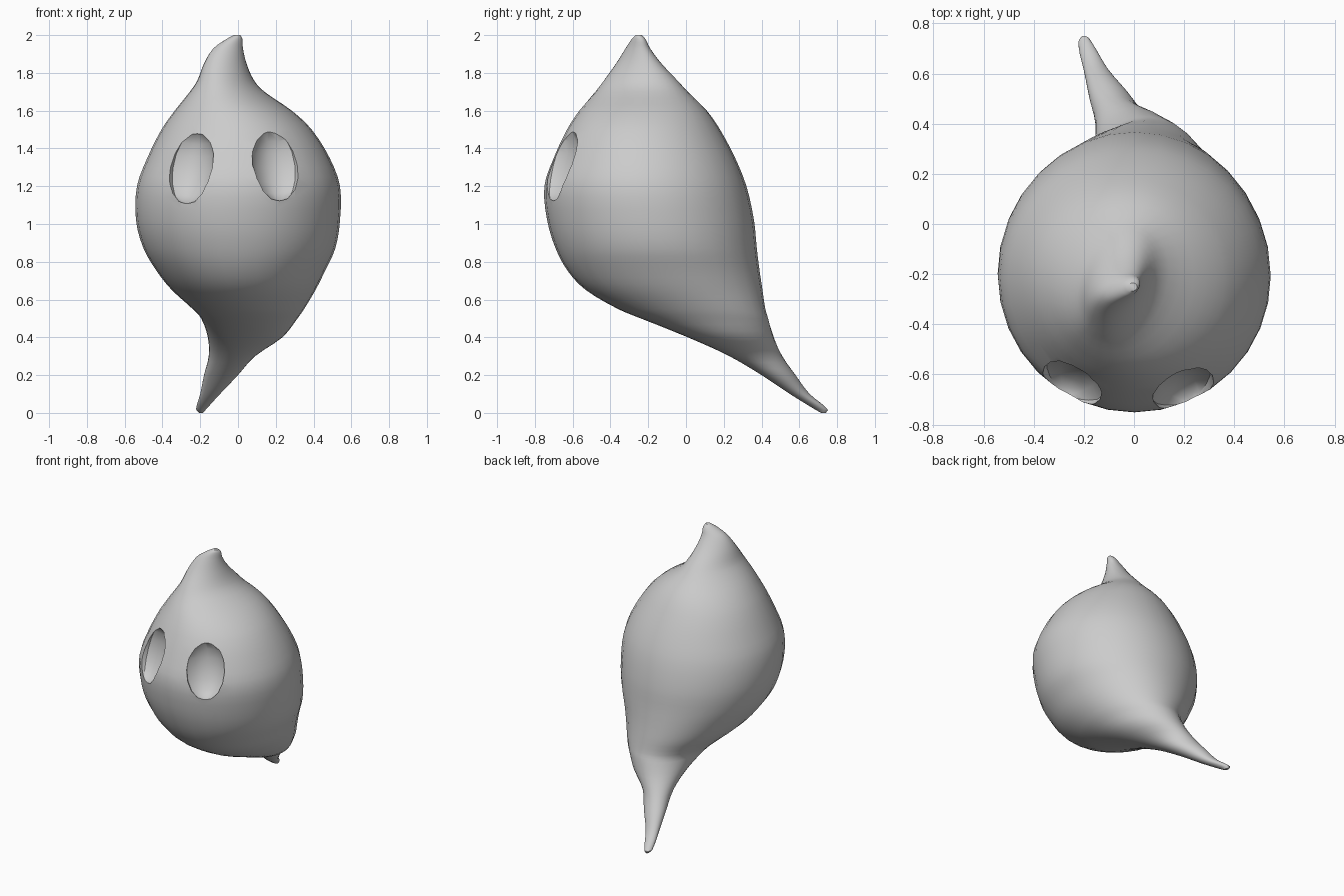
import bpy, bmesh, math
from mathutils import Vector, Matrix

if "Cube" in bpy.data.objects:
    bpy.data.objects.remove(bpy.data.objects["Cube"])

# Horizontal slices: z, x min, x max, y min, y max, skew
SLICES = [
    (0.00, -.205, -.185, .715, .74, 0), (0.02, -.222, -.168, .68, .75, -.1),
    (0.10, -.20, -.095, .55, .655, -.3), (0.20, -.18, 0, .40, .58, -.35),
    (0.30, -.155, .09, .23, .51, -.35), (0.40, -.16, .235, .01, .465, -.2),
    (0.50, -.195, .315, -.24, .435, -.05), (0.55, -.24, .35, -.36, .42, 0),
    (0.65, -.35, .41, -.53, .405, 0), (0.75, -.43, .46, -.625, .39, 0),
    (0.87, -.50, .515, -.69, .375, 0), (1.02, -.54, .54, -.735, .36, 0),
    (1.20, -.535, .54, -.75, .32, 0), (1.35, -.48, .485, -.70, .26, 0),
    (1.50, -.405, .39, -.63, .18, 0), (1.60, -.335, .285, -.565, .11, .05),
    (1.70, -.255, .14, -.48, .01, .2), (1.76, -.215, .085, -.435, -.045, .3),
    (1.85, -.18, .045, -.37, -.13, .35), (1.93, -.13, .026, -.32, -.19, .35),
    (1.98, -.06, .023, -.287, -.215, .3), (2.00, -.022, .012, -.267, -.235, 0),
]
SIDES, STEPS = 32, 3


def smooth_rows(rows, steps):
    """Catmull-Rom interpolation between slices, with z-aware tangents."""
    def tangent(i, k):
        a, b = rows[max(i - 1, 0)], rows[min(i + 1, len(rows) - 1)]
        return (b[k] - a[k]) / (b[0] - a[0])
    out = []
    for i in range(len(rows) - 1):
        a, b = rows[i], rows[i + 1]
        h = b[0] - a[0]
        for s in range(steps):
            t = s / steps
            row = [a[0] + h * t]
            for k in range(1, 6):
                row.append((2*t**3 - 3*t*t + 1) * a[k] + (t**3 - 2*t*t + t) * h * tangent(i, k)
                           + (3*t*t - 2*t**3) * b[k] + (t**3 - t*t) * h * tangent(i + 1, k))
            out.append(row)
    out.append(rows[-1])
    return out


# Body with leaning tail and bent top tip
bm = bmesh.new()
rings = []
for z, x0, x1, y0, y1, skew in smooth_rows(SLICES, STEPS):
    ring = []
    for j in range(SIDES):
        a = 2 * math.pi * j / SIDES
        ring.append(bm.verts.new(((x0 + x1) / 2 + (x1 - x0) / 2 * math.cos(a),
                                  (y0 + y1) / 2 + (y1 - y0) / 2 * math.sin(a + skew), z)))
    rings.append(ring)
for lo, hi in zip(rings, rings[1:]):
    for j in range(SIDES):
        k = (j + 1) % SIDES
        bm.faces.new((lo[j], lo[k], hi[k], hi[j]))
bm.faces.new(rings[0][::-1])
bm.faces.new(rings[-1])
bmesh.ops.recalc_face_normals(bm, faces=bm.faces)
mesh = bpy.data.meshes.new("body")
bm.to_mesh(mesh)
bm.free()
body = bpy.data.objects.new("body", mesh)
bpy.context.collection.objects.link(body)
bpy.context.view_layer.objects.active = body
body.select_set(True)


def eye_socket(name, centre, normal):
    """Carve a shallow oval hollow into the body."""
    n = Vector(normal).normalized()
    side = Vector((0, 0, 1)).cross(n).normalized()
    up = n.cross(side)
    bm = bmesh.new()
    bmesh.ops.create_uvsphere(bm, u_segments=10, v_segments=8, radius=1)
    basis = Matrix((side * .135, n * -.085, up * .2)).transposed().to_4x4()
    bm.transform(Matrix.Translation(centre) @ basis)
    bmesh.ops.recalc_face_normals(bm, faces=bm.faces)
    me = bpy.data.meshes.new(name)
    bm.to_mesh(me)
    bm.free()
    cutter = bpy.data.objects.new(name, me)
    cutter.hide_render = True
    bpy.context.collection.objects.link(cutter)
    mod = body.modifiers.new(name, 'BOOLEAN')
    mod.operation = 'DIFFERENCE'
    mod.solver = 'EXACT'
    mod.object = cutter
    bpy.ops.object.modifier_apply(modifier=mod.name)
    bpy.data.objects.remove(cutter)


# Eye hollows
eye_socket("right_eye_hollow", (.20, -.665, 1.315), (.45, -.85, .25))
eye_socket("left_eye_hollow", (-.25, -.64, 1.30), (-.52, -.82, .25))

bpy.ops.object.shade_smooth_by_angle(angle=math.radians(35))
